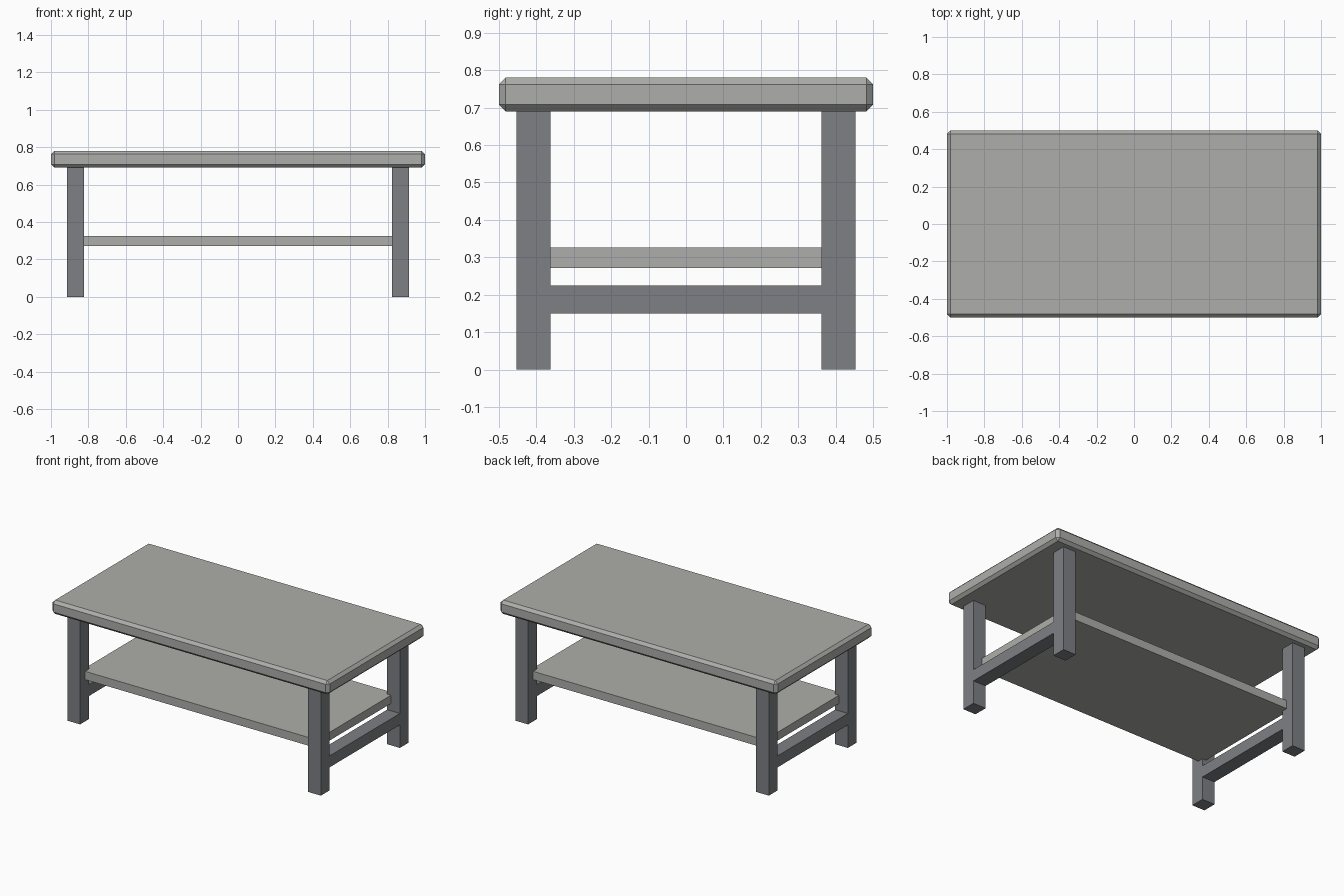
import bpy

cube = bpy.data.objects.get("Cube")
if cube:
    bpy.data.objects.remove(cube, do_unlink=True)


def make_material(name, rgb):
    mat = bpy.data.materials.new(name)
    mat.use_nodes = True
    color = (*rgb, 1.0)
    mat.diffuse_color = color
    mat.node_tree.nodes["Principled BSDF"].inputs["Base Color"].default_value = color
    return mat


def make_box(name, low, high, mat, bevel=0.0):
    """Box between two corners, with an optional flat chamfer."""
    center = [(a + b) / 2 for a, b in zip(low, high)]
    bpy.ops.mesh.primitive_cube_add(size=1, location=center)
    obj = bpy.context.object
    obj.name = name
    obj.scale = [b - a for a, b in zip(low, high)]
    bpy.ops.object.transform_apply(location=False, rotation=False, scale=True)
    obj.data.materials.append(mat)
    if bevel:
        mod = obj.modifiers.new("chamfer", 'BEVEL')
        mod.width = bevel
        mod.segments = 1
    return obj


board = make_material("light warm grey", (0.42, 0.42, 0.405))
frame = make_material("dark cool grey", (0.205, 0.215, 0.23))

LEG_IN_X, LEG_OUT_X = 0.823, 0.915
LEG_IN_Y, LEG_OUT_Y = 0.362, 0.453
LEG_TOP = 0.69

# Chamfered top and lower shelf
make_box("table_top", (-1, -0.5, LEG_TOP), (1, 0.5, 0.78), board, bevel=0.018)
make_box("lower_shelf", (-0.85, -0.4, 0.272), (0.85, 0.4, 0.326), board)

# Legs at each corner and a flush stretcher at each end
for side, sx in (("left", 1), ("right", -1)):
    x0, x1 = sorted((sx * LEG_IN_X, sx * LEG_OUT_X))
    for end, sy in (("front", -1), ("back", 1)):
        y0, y1 = sorted((sy * LEG_IN_Y, sy * LEG_OUT_Y))
        make_box(f"{end}_{side}_leg", (x0, y0, 0), (x1, y1, LEG_TOP), frame)
    make_box(f"{side}_stretcher", (x0, -LEG_IN_Y, 0.15), (x1, LEG_IN_Y, 0.225), frame)
